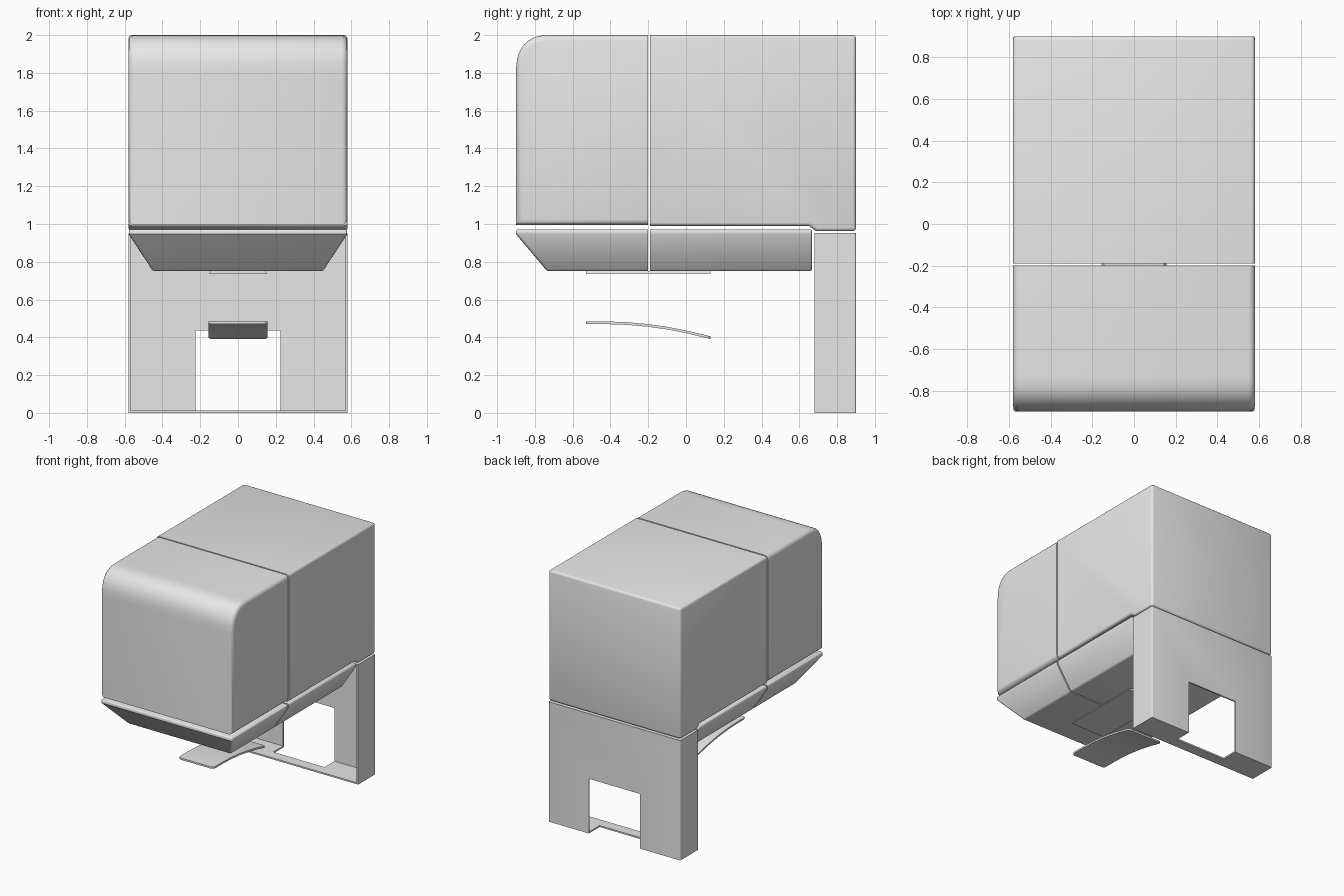
import bpy
import bmesh
import math
from mathutils import Vector

cube = bpy.data.objects.get("Cube")
if cube:
    bpy.data.objects.remove(cube, do_unlink=True)

grey = bpy.data.materials.new("light_grey")
grey.use_nodes = True
COLOUR = (0.8, 0.8, 0.8, 1)
grey.diffuse_color = COLOUR
grey.node_tree.nodes["Principled BSDF"].inputs["Base Color"].default_value = COLOUR

W = 0.58             # half width of the body
GAP = (-0.2, -0.19)  # seam between front and rear halves


def finish(name, bm, edge_rule=None, size=0.0, segments=3):
    """Bevel the chosen edges and turn the mesh into a named object."""
    bmesh.ops.recalc_face_normals(bm, faces=bm.faces)
    if edge_rule:
        chosen = [e for e in bm.edges if edge_rule(*[v.co for v in e.verts])]
        bmesh.ops.bevel(bm, geom=chosen, offset=size, segments=segments,
                        profile=0.5, affect='EDGES', clamp_overlap=True)
    mesh = bpy.data.meshes.new(name)
    bm.to_mesh(mesh)
    bm.free()
    mesh.materials.append(grey)
    obj = bpy.data.objects.new(name, mesh)
    bpy.context.collection.objects.link(obj)
    bpy.ops.object.select_all(action='DESELECT')
    obj.select_set(True)
    bpy.context.view_layer.objects.active = obj
    bpy.ops.object.shade_smooth_by_angle(angle=math.radians(35))
    return obj


def prism(points, axis, low, high):
    """Extrude a 2D outline along x, y or z."""
    bm = bmesh.new()
    verts = []
    for p in points:
        co = list(p)
        co.insert("xyz".index(axis), low)
        verts.append(bm.verts.new(co))
    face = bm.faces.new(verts)
    new = bmesh.ops.extrude_face_region(bm, geom=[face])["geom"]
    shift = Vector((0, 0, 0))
    shift["xyz".index(axis)] = high - low
    bmesh.ops.translate(bm, vec=shift,
                        verts=[v for v in new if isinstance(v, bmesh.types.BMVert)])
    return bm


def loft(rings):
    """Skin stacked rectangles given as (half_width, y_front, y_back, z)."""
    bm = bmesh.new()
    loops = [[bm.verts.new(c) for c in
              ((-w, a, z), (w, a, z), (w, b, z), (-w, b, z))]
             for w, a, b, z in rings]
    bm.faces.new(loops[0])
    bm.faces.new(loops[-1])
    for low, high in zip(loops, loops[1:]):
        for i in range(4):
            j = (i + 1) % 4
            bm.faces.new((low[i], low[j], high[j], high[i]))
    return bm


def on_side(a, b):
    return abs(a.x - b.x) < 1e-4


def off_seam(a, b):
    return not any(abs(a.y - s) < 1e-4 and abs(b.y - s) < 1e-4 for s in GAP)


# Front half of the upper body, with a large curve over the top front edge
arc = [(-0.72 - 0.18 * math.sin(t * math.pi / 20) ** 0.8,
        1.80 + 0.20 * math.cos(t * math.pi / 20) ** 0.8) for t in range(10)]
profile = [(GAP[0], 0.995), (GAP[0], 2.0)] + arc + [(-0.9, 1.8), (-0.9, 0.995)]
finish("front_cover", prism(profile, "x", -W, W),
       lambda a, b: on_side(a, b) and off_seam(a, b), 0.03)

# Rear half of the upper body, stepping down over the stand
profile = [(GAP[1], 0.99), (0.65, 0.99), (0.69, 0.962), (0.9, 0.962),
           (0.9, 2.0), (GAP[1], 2.0)]
finish("rear_housing", prism(profile, "x", -W, W),
       lambda a, b: off_seam(a, b) and (on_side(a, b) or a.y > 0.8), 0.018)


# Lower tray halves, tapering towards the underside
def tray_edge(a, b):
    flat_middle = abs(a.z - 0.945) < 1e-4 and abs(b.z - 0.945) < 1e-4
    return off_seam(a, b) and not flat_middle


finish("front_tray", loft([(0.45, -0.735, GAP[0], 0.75),
                           (0.578, -0.9, GAP[0], 0.945),
                           (0.578, -0.9, GAP[0], 0.972)]), tray_edge, 0.012)
finish("rear_tray", loft([(0.45, GAP[1], 0.667, 0.75),
                          (0.578, GAP[1], 0.667, 0.945),
                          (0.578, GAP[1], 0.667, 0.972)]), tray_edge, 0.012)

# Sensor pad under the tray
finish("underside_pad", loft([(0.155, -0.53, 0.13, 0.735),
                              (0.143, -0.53, 0.13, 0.752)]))

# Curved lever below the pad, with rounded corners in plan
path = [(-0.53, 0.484), (-0.42, 0.484), (-0.31, 0.48), (-0.2, 0.47),
        (-0.09, 0.454), (0.02, 0.432), (0.13, 0.405)]
profile = path + [(y, z - 0.014) for y, z in reversed(path)]
finish("lever", prism(profile, "x", -0.155, 0.155),
       lambda a, b: on_side(a, b) and abs(a.y - b.y) < 1e-4, 0.025)

# Hollow stand, open at the front, with a notch through back panel and floor
WALL, FRONT, BACK, TOP, HOLE = 0.012, 0.68, 0.9, 0.953, 0.225


def arch(foot, inner, far):
    """U-shaped outline around the notch."""
    return [(-W, foot), (-HOLE, foot), (-HOLE, inner), (HOLE, inner),
            (HOLE, foot), (W, foot), (W, far), (-W, far)]


finish("stand_back", prism(arch(0, 0.435, TOP), "y", BACK - WALL, BACK),
       lambda a, b: on_side(a, b) and abs(abs(a.x) - W) < 1e-4
       and min(a.y, b.y) > BACK - 1e-4, 0.008)
finish("stand_floor", prism(arch(BACK - WALL, 0.765, FRONT), "z", 0, WALL))
finish("stand_top", loft([(W - WALL, FRONT, BACK - WALL, TOP - WALL),
                          (W - WALL, FRONT, BACK - WALL, TOP)]))
side = [(FRONT, 0), (BACK - WALL, 0), (BACK - WALL, TOP), (FRONT, TOP)]
for name, sign in (("left", 1), ("right", -1)):
    low, high = sorted((sign * (W - WALL), sign * W))
    finish("stand_side_" + name, prism(side, "x", low, high))
